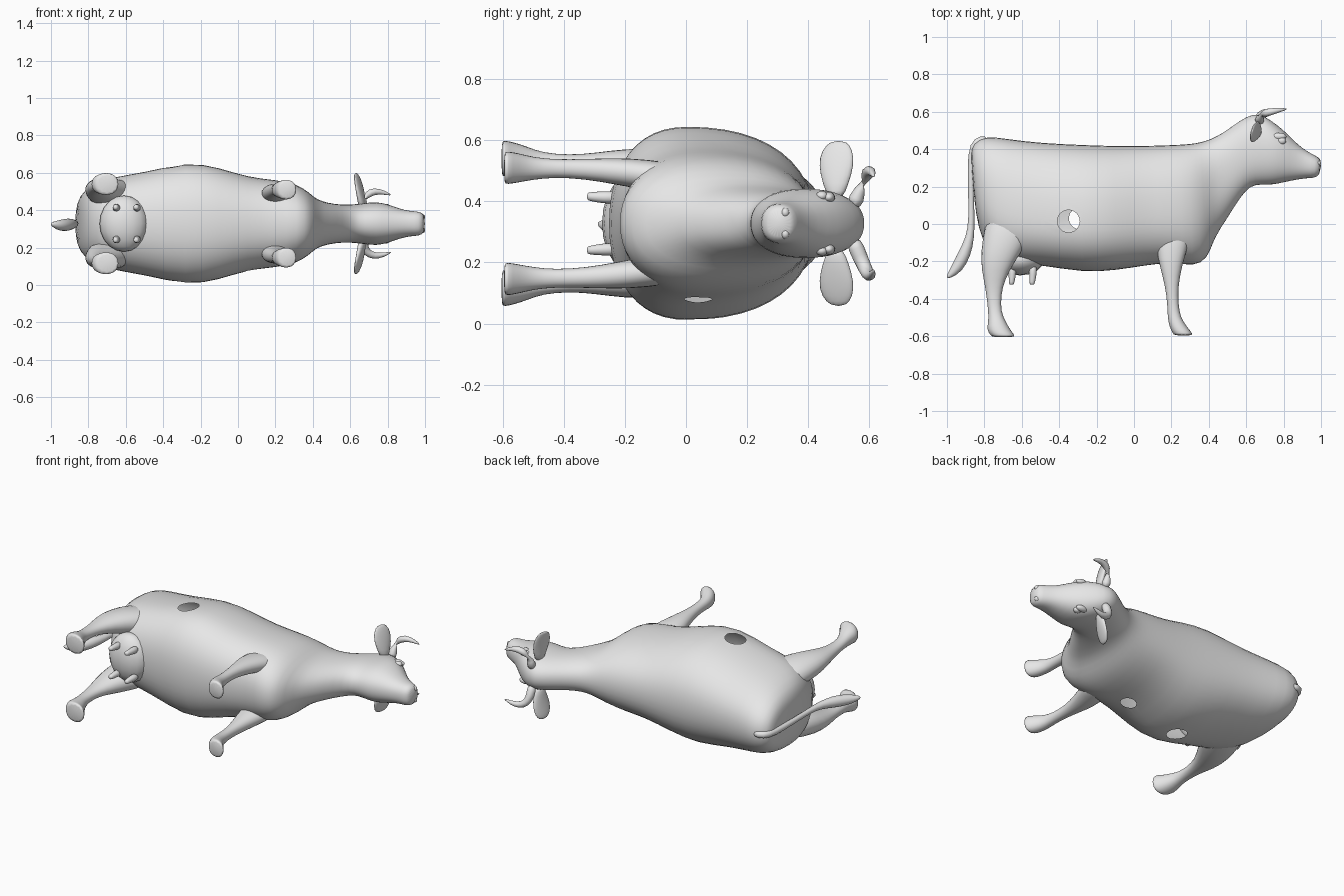
import bpy, bmesh, math
from mathutils import Vector

if "Cube" in bpy.data.objects:
    bpy.data.objects.remove(bpy.data.objects["Cube"])

MID = 0.328            # height of the symmetry plane of the animal lying on its side
hide = bpy.data.materials.new("grey_hide")
hide.diffuse_color = (0.8, 0.8, 0.8, 1)
hide.use_nodes = True
hide.node_tree.nodes["Principled BSDF"].inputs["Base Color"].default_value = hide.diffuse_color


def finish(name, bm, subdiv=1):
    bmesh.ops.recalc_face_normals(bm, faces=bm.faces)
    me = bpy.data.meshes.new(name)
    bm.to_mesh(me)
    bm.free()
    for p in me.polygons:
        p.use_smooth = True
    me.materials.append(hide)
    ob = bpy.data.objects.new(name, me)
    bpy.context.collection.objects.link(ob)
    if subdiv:
        m = ob.modifiers.new("smooth", 'SUBSURF')
        m.levels = m.render_levels = subdiv
    return ob


def loft(name, rings, subdiv=1):
    """Skin a list of closed rings and cap both ends."""
    bm = bmesh.new()
    vs = [[bm.verts.new(p) for p in r] for r in rings]
    n = len(vs[0])
    for a, b in zip(vs, vs[1:]):
        for i in range(n):
            bm.faces.new((a[i], a[(i + 1) % n], b[(i + 1) % n], b[i]))
    bm.faces.new(vs[0][::-1])
    bm.faces.new(vs[-1])
    return finish(name, bm, subdiv)


def power(v, e):
    return math.copysign(abs(v) ** e, v)


def oval(c, u, v, n=10, e=1.0):
    return [c + u * power(math.cos(2 * math.pi * i / n), e)
            + v * power(math.sin(2 * math.pi * i / n), e) for i in range(n)]


def tube(name, pts, n=8):
    """Round tube through (x, y, side, radius) points."""
    ps = [Vector((p[0], p[1], MID + p[2])) for p in pts]
    rings = []
    for i, c in enumerate(ps):
        t = (ps[min(i + 1, len(ps) - 1)] - ps[max(i - 1, 0)]).normalized()
        ref = Vector((0, 0, 1)) if abs(t.z) < 0.8 else Vector((1, 0, 0))
        u = t.cross(ref).normalized()
        rings.append(oval(c, u * pts[i][3], t.cross(u) * pts[i][3], n))
    return loft(name, rings)


def ball(name, c, size):
    bm = bmesh.new()
    bmesh.ops.create_uvsphere(bm, u_segments=16, v_segments=10, radius=1)
    for v in bm.verts:
        v.co = Vector((c[0] + v.co.x * size[0], c[1] + v.co.y * size[1],
                       MID + c[2] + v.co.z * size[2]))
    return finish(name, bm, 0)


# torso, neck and head: lower x, y; upper x, y; half width; widest point fraction
SECTIONS = [
    (-.855, .14, -.875, .38, .07, .5), (-.835, -.02, -.86, .435, .155, .45),
    (-.78, -.16, -.79, .475, .21, .4), (-.68, -.21, -.68, .458, .25, .38),
    (-.50, -.22, -.50, .436, .275, .36), (-.27, -.262, -.27, .426, .335, .38),
    (-.10, -.25, -.10, .42, .302, .38), (.05, -.225, .05, .42, .25, .4),
    (.20, -.205, .20, .425, .236, .4), (.32, -.23, .30, .43, .215, .42),
    (.395, -.19, .36, .44, .17, .45), (.425, -.08, .41, .455, .13, .5),
    (.50, .03, .47, .485, .11, .5), (.56, .13, .54, .535, .102, .5),
    (.62, .205, .60, .575, .102, .5), (.68, .21, .665, .597, .11, .5),
    (.74, .208, .74, .55, .118, .55), (.80, .222, .80, .503, .105, .55),
    (.86, .235, .87, .43, .08, .5), (.92, .245, .92, .392, .067, .5),
    (.965, .245, .97, .365, .066, .5), (.995, .262, 1.005, .347, .05, .5)]
rings = []
for xb, yb, xt, yt, w, f in SECTIONS:
    lo, hi = Vector((xb, yb, MID)), Vector((xt, yt, MID))
    c = lo.lerp(hi, f)
    ring = []
    for i in range(24):
        t = 2 * math.pi * i / 24
        s = power(math.sin(t), .88)
        arm = (hi - c) * s if s > 0 else (c - lo) * s
        ring.append(c + arm + Vector((0, 0, w * power(math.cos(t), .88))))
    rings.append(ring)
body = loft("body", rings)

# round openings through the hollow skin: x, y, radius, side
HOLES = [(-.35, .015, .06, 1), (-.29, .03, .058, -1), (.075, .04, .045, -1)]
for x, y, r, s in HOLES:
    bm = bmesh.new()
    bmesh.ops.create_cone(bm, cap_ends=True, segments=24, radius1=r, radius2=r, depth=.5)
    bmesh.ops.translate(bm, verts=bm.verts, vec=(x, y, MID + s * .37))
    cutter = finish("hole_cutter", bm, 0)
    cutter.hide_render = True
    cutter.hide_viewport = False
    m = body.modifiers.new("hole", 'BOOLEAN')
    m.operation, m.solver, m.object = 'DIFFERENCE', 'EXACT', cutter
dg = bpy.context.evaluated_depsgraph_get()
skin = bpy.data.meshes.new_from_object(body.evaluated_get(dg))
body.modifiers.clear()
body.data = skin
for ob in [o for o in bpy.data.objects if o.name.startswith("hole_cutter")]:
    bpy.data.objects.remove(ob)
# remove the shaft walls so only the thin skin stays
bm = bmesh.new()
bm.from_mesh(skin)
shaft = [f for f in bm.faces if any(
    all(math.hypot(v.co.x - x, v.co.y - y) < r + .001 and (v.co.z - MID) * s > 0
        for v in f.verts) for x, y, r, s in HOLES)]
bmesh.ops.delete(bm, geom=shaft, context='FACES')
bm.to_mesh(skin)
bm.free()

# legs: y, back x, front x, half thickness, side offset
HIND = [(.12, -.78, -.46, .07, .14), (-.08, -.815, -.55, .085, .165),
        (-.2, -.825, -.635, .062, .185), (-.3, -.805, -.69, .04, .192),
        (-.38, -.79, -.71, .03, .195), (-.47, -.78, -.71, .032, .2),
        (-.52, -.78, -.685, .046, .207), (-.565, -.79, -.66, .056, .212),
        (-.595, -.77, -.635, .062, .212), (-.605, -.76, -.635, .06, .212)]
FORE = [(.02, .13, .33, .055, .14), (-.14, .115, .285, .052, .16),
        (-.22, .135, .26, .046, .17), (-.33, .165, .237, .034, .178),
        (-.43, .178, .238, .03, .18), (-.5, .178, .25, .038, .18),
        (-.55, .188, .285, .05, .182), (-.585, .205, .315, .056, .182),
        (-.597, .215, .315, .054, .182)]
for label, table in (("hind_leg", HIND), ("front_leg", FORE)):
    for s in (1, -1):
        loft(label, [oval(Vector(((a + b) / 2, y, MID + s * o)),
                          Vector(((b - a) / 2, 0, 0)), Vector((0, 0, h)), 12, .9)
                     for y, a, b, h, o in table])

# udder and teats
ball("udder", (-.61, -.19, 0), (.13, .085, .15))
for x in (-.65, -.54):
    for s in (1, -1):
        tube("teat", [(x, -.22, s * .085, .024), (x, -.27, s * .085, .022),
                      (x - .005, -.315, s * .088, .016), (x - .005, -.325, s * .088, .012)])

# tail with tuft
tube("tail", [(-.78, .455, 0, .02), (-.845, .45, 0, .023), (-.872, .38, 0, .022),
              (-.872, .2, 0, .017), (-.868, .02, 0, .017), (-.875, -.07, 0, .024),
              (-.905, -.16, -.005, .038), (-.945, -.235, -.01, .035),
              (-.985, -.275, -.005, .018), (-1.0, -.287, 0, .005)])

for s in (1, -1):
    # leaf shaped ear: x, y, side, half height, half thickness
    loft("ear", [oval(Vector((x, y, MID + s * o)), Vector((.3 * h, h, 0)),
                      Vector((t, -.3 * t, 0)), 10)
                 for x, y, o, h, t in ((.665, .49, .08, .025, .02), (.66, .49, .13, .045, .02),
                                       (.65, .492, .19, .062, .016), (.638, .495, .24, .055, .012),
                                       (.63, .5, .272, .025, .006))])
    # horn
    tube("horn", [(.675, .545, s * .05, .03), (.668, .57, s * .11, .028),
                  (.685, .59, s * .155, .026), (.73, .6, s * .175, .021),
                  (.78, .61, s * .167, .013), (.82, .615, s * .152, .003)])
    # eye, brow and nostril
    ball("eye", (.79, .445, s * .09), (.024, .02, .016))
    ball("brow", (.775, .468, s * .085), (.04, .02, .018))
    ball("nostril", (.985, .325, s * .035), (.016, .014, .016))
